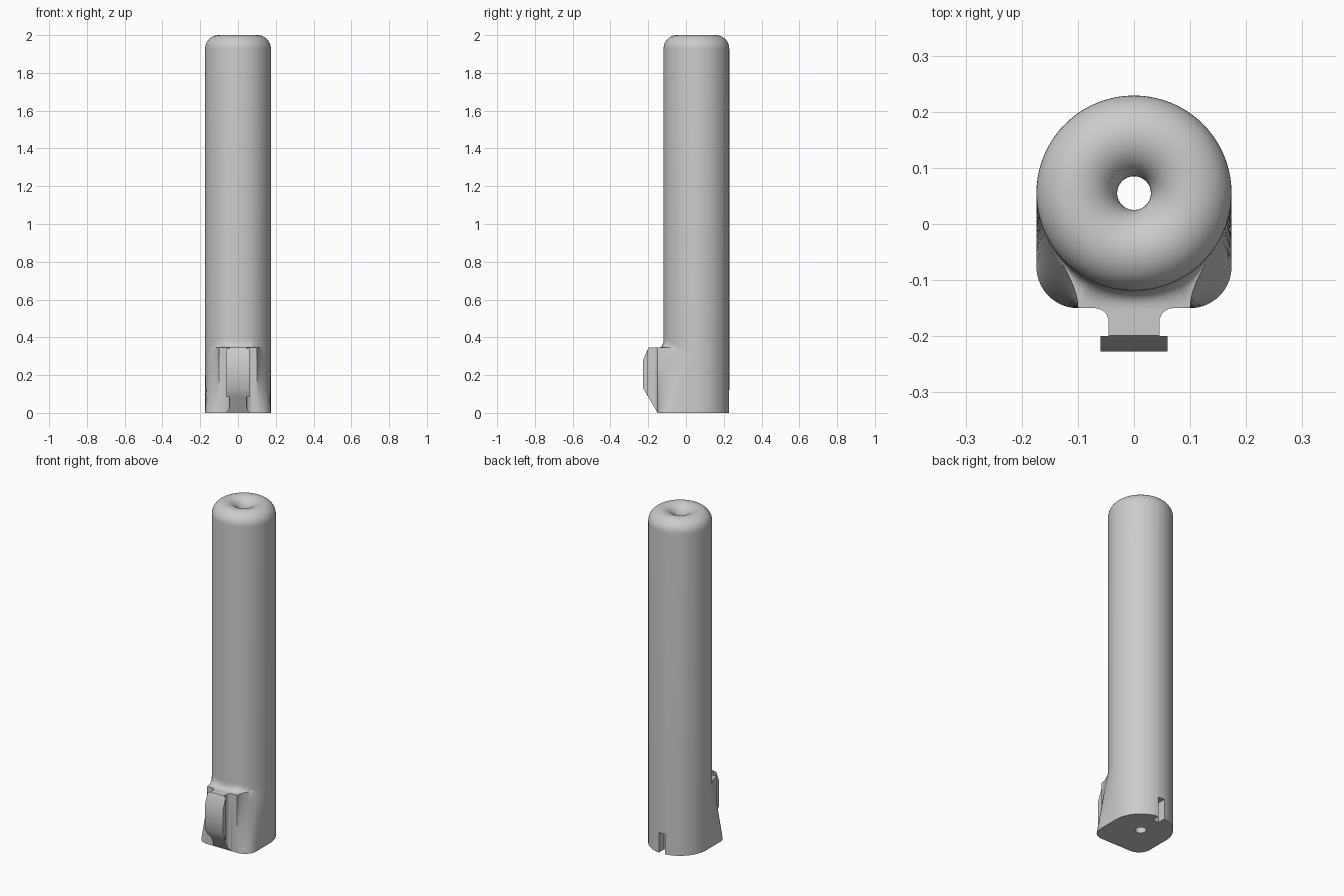
import bpy, bmesh, math
from mathutils import Vector

cube = bpy.data.objects.get("Cube")
if cube:
    bpy.data.objects.remove(cube, do_unlink=True)

grey = bpy.data.materials.new("plain grey")
grey.use_nodes = True
colour = (0.6, 0.6, 0.6, 1)
grey.diffuse_color = colour
grey.node_tree.nodes["Principled BSDF"].inputs["Base Color"].default_value = colour

RADIUS, HOLE, AXIS_Y = 0.174, 0.03, 0.055
FRONT, FLAT, SHOULDER = -0.15, 0.1, 0.345
AXIS = Vector((0, AXIS_Y))


def make_object(name, bm):
    bmesh.ops.recalc_face_normals(bm, faces=bm.faces)
    mesh = bpy.data.meshes.new(name)
    bm.to_mesh(mesh)
    bm.free()
    mesh.materials.append(grey)
    obj = bpy.data.objects.new(name, mesh)
    bpy.context.collection.objects.link(obj)
    return obj


def select(obj):
    bpy.ops.object.select_all(action='DESELECT')
    obj.select_set(True)
    bpy.context.view_layer.objects.active = obj


def polar(degrees, radius=RADIUS, centre=AXIS):
    a = math.radians(degrees)
    return centre + Vector((math.cos(a), math.sin(a))) * radius


def bezier(a, b, c, d, t):
    s = 1 - t
    return a * s**3 + b * 3 * s * s * t + c * 3 * s * t * t + d * t**3


def mirrored(half):
    return half + [Vector((-p.x, p.y)) for p in reversed(half[1:-1])]


# Foot outline (rounded square front) and shoulder outline (pinched front)
front = [Vector((FLAT * i / 5, FRONT)) for i in range(6)]
back = [polar(90 * i / 20) for i in range(1, 21)]
corner = RADIUS - FLAT
foot = [polar(-90 + 9 * i, corner, Vector((FLAT, FRONT + corner))) for i in range(1, 11)]
foot += [foot[-1].lerp(polar(0), i / 6) for i in range(1, 7)]
leave = polar(-30)
pinch = [bezier(front[-1], Vector((FLAT, -0.11)), leave + Vector((-0.02, -0.035)), leave, i / 10)
         for i in range(1, 11)]
pinch += [polar(-30 + 5 * i) for i in range(1, 7)]
foot_ring = mirrored(front + foot + back)
pinch_ring = mirrored(front + pinch + back)
directions = [(p - AXIS).normalized() for p in pinch_ring]


def circle(r):
    return [AXIS + d * r for d in directions]


def blend(a, b, t):
    return [p.lerp(q, t) for p, q in zip(a, b)]


# Body: lofted foot, plain tube, rounded lip and central bore
rings = [(SHOULDER * i / 10, blend(foot_ring, pinch_ring, i / 10)) for i in range(11)]
for i in range(1, 9):
    s = i / 8
    rings.append((SHOULDER + 0.045 * s * s, blend(pinch_ring, circle(RADIUS), 1 - (1 - s)**2)))
lip = (RADIUS - HOLE) / 2
for i in range(25):
    a = math.pi * i / 24
    rings.append((2 - lip + lip * math.sin(a), circle(HOLE + lip + lip * math.cos(a))))
rings.append((0, circle(HOLE)))

bm = bmesh.new()
loops = [[bm.verts.new((p.x, p.y, z)) for p in ring] for z, ring in rings]
for a, b in zip(loops, loops[1:] + loops[:1]):
    for i in range(len(a)):
        j = (i + 1) % len(a)
        bm.faces.new((a[i], a[j], b[j], b[i]))
body = make_object("tube_body", bm)

# Notch at the bottom of the back
bm = bmesh.new()
bmesh.ops.create_cube(bm, size=1)
bmesh.ops.scale(bm, vec=(0.04, 0.14, 0.24), verts=bm.verts)
bmesh.ops.translate(bm, vec=(0, 0.25, 0), verts=bm.verts)
cutter = make_object("notch_cutter", bm)
cutter.hide_render = True
select(body)
cut = body.modifiers.new("notch", 'BOOLEAN')
cut.operation = 'DIFFERENCE'
cut.solver = 'EXACT'
cut.object = cutter
bpy.ops.object.modifier_apply(modifier=cut.name)
bpy.data.objects.remove(cutter, do_unlink=True)

# Clip rail: T-shaped extrusion with slanted ends
half = [Vector((0.07, -0.14))]
half += [polar(90 + 15 * i, 0.025, Vector((0.07, -0.175))) for i in range(7)]
half += [Vector(p) for p in ((0.045, -0.2), (0.06, -0.2), (0.06, -0.227))]
outline = half + [Vector((-p.x, p.y)) for p in reversed(half)]
bm = bmesh.new()
base = bm.faces.new([bm.verts.new((p.x, p.y, 0)) for p in outline])
top = bmesh.ops.extrude_face_region(bm, geom=[base])["geom"]
bmesh.ops.translate(bm, vec=(0, 0, SHOULDER),
                    verts=[v for v in top if isinstance(v, bmesh.types.BMVert)])
for point, normal in (((0, FRONT, 0), (0, -0.13, -0.077)),
                      ((0, -0.2, 0.342), (0, -0.062, 0.027))):
    cut = bmesh.ops.bisect_plane(bm, geom=bm.verts[:] + bm.edges[:] + bm.faces[:],
                                 plane_co=point, plane_no=normal, clear_outer=True)
    edges = [e for e in bm.edges if e.is_boundary]
    bmesh.ops.holes_fill(bm, edges=edges, sides=0)
rail = make_object("clip_rail", bm)

for obj in (body, rail):
    select(obj)
    bpy.ops.object.shade_smooth_by_angle(angle=math.radians(35))
